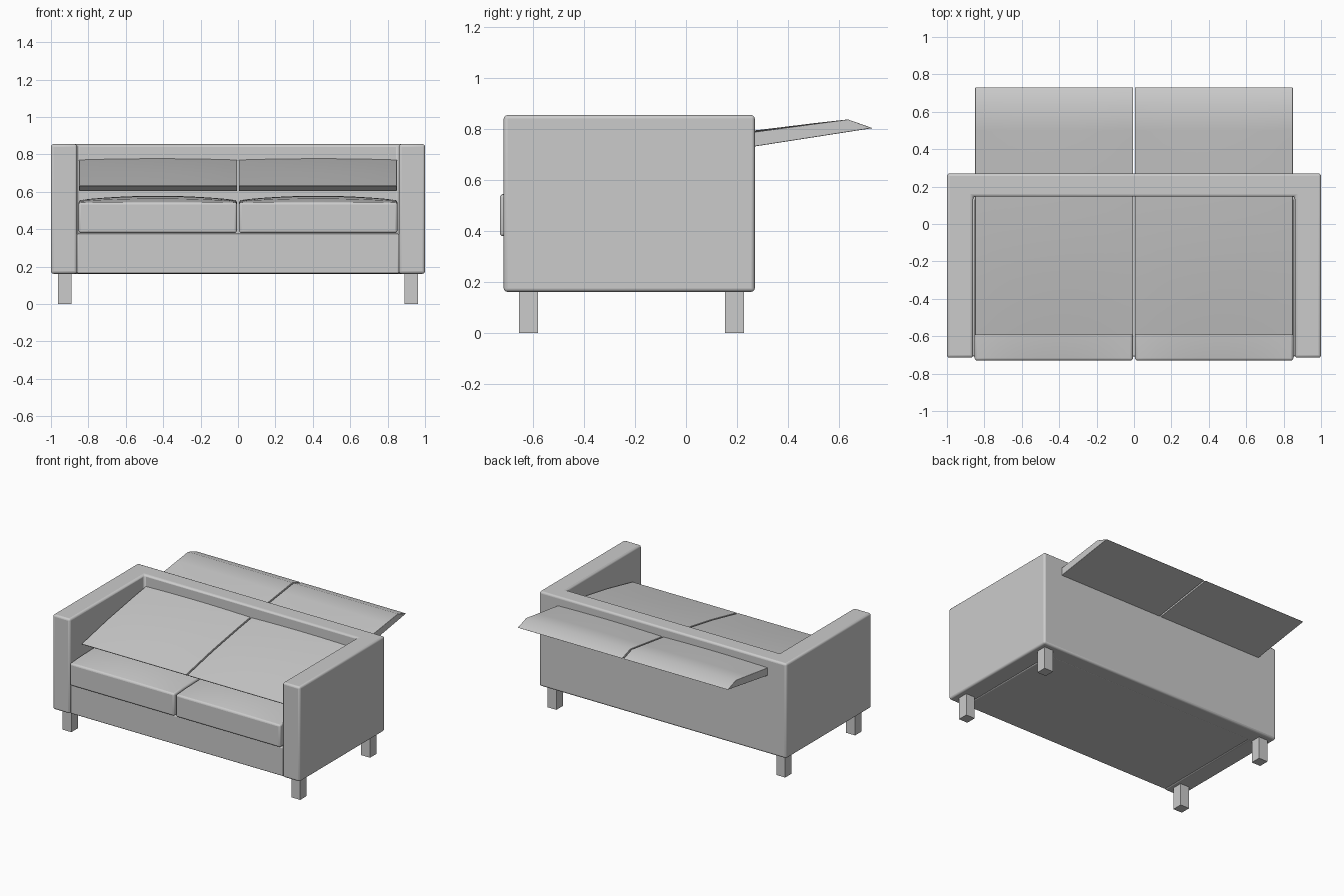
import bpy, bmesh, math

if "Cube" in bpy.data.objects:
    bpy.data.objects.remove(bpy.data.objects["Cube"])


def finish(name, bm, bevel=0.0, mirror=False, segments=3):
    bmesh.ops.recalc_face_normals(bm, faces=bm.faces)
    me = bpy.data.meshes.new(name)
    bm.to_mesh(me)
    bm.free()
    ob = bpy.data.objects.new(name, me)
    bpy.context.collection.objects.link(ob)
    if bevel:
        m = ob.modifiers.new("soft_edges", "BEVEL")
        m.width, m.segments = bevel, segments
        m.limit_method, m.angle_limit = "ANGLE", math.radians(40)
    if mirror:
        ob.modifiers.new("mirror", "MIRROR")
    bpy.ops.object.select_all(action="DESELECT")
    ob.select_set(True)
    bpy.context.view_layer.objects.active = ob
    bpy.ops.object.shade_smooth_by_angle(angle=math.radians(35))
    return ob


def prism(name, outline, z0, z1, **kw):
    """Extrude an xy outline from z0 to z1."""
    bm = bmesh.new()
    face = bm.faces.new([bm.verts.new((x, y, z0)) for x, y in outline])
    new = bmesh.ops.extrude_face_region(bm, geom=[face])["geom"]
    verts = [v for v in new if isinstance(v, bmesh.types.BMVert)]
    bmesh.ops.translate(bm, verts=verts, vec=(0, 0, z1 - z0))
    return finish(name, bm, **kw)


def rect(x0, x1, y0, y1):
    return [(x0, y0), (x1, y0), (x1, y1), (x0, y1)]


def cushion(name, profile, x0, x1, bevel, steps=14):
    """Loft a (y, z, bulge) side profile along x, puffed up in the middle."""
    bm = bmesh.new()
    rings = []
    for i in range(steps + 1):
        t = i / steps
        puff = math.sin(math.pi * t) ** 0.8 if 0 < t < 1 else 0
        rings.append([bm.verts.new((x0 + (x1 - x0) * t, y, z + b * puff))
                      for y, z, b in profile])
    n = len(profile)
    for a, b in zip(rings, rings[1:]):
        for j in range(n):
            k = (j + 1) % n
            bm.faces.new((a[j], a[k], b[k], b[j]))
    bm.faces.new(rings[0])
    bm.faces.new(rings[-1])
    return finish(name, bm, bevel=bevel, mirror=True)


# Arms and back as one U-shaped frame
frame = [(-1, -0.715), (-0.86, -0.715), (-0.86, 0.147), (0.86, 0.147),
         (0.86, -0.715), (1, -0.715), (1, 0.27), (-1, 0.27)]
prism("arms_and_back", frame, 0.162, 0.855, bevel=0.014)

# Base under the seat, with front rail
prism("seat_base", rect(-0.862, 0.862, -0.708, 0.16), 0.164, 0.376, bevel=0.008)

# Four square legs
for label, y in (("front_legs", -0.655), ("back_legs", 0.152)):
    prism(label, rect(0.89, 0.962, y, y + 0.075), 0, 0.17, mirror=True)

# Pair of seat cushions
seat = [(-0.73, 0.38, 0), (-0.73, 0.543, 0), (-0.62, 0.550, 0.014),
        (-0.45, 0.554, 0.022), (-0.2, 0.555, 0.024), (0.0, 0.552, 0.014),
        (0.142, 0.543, 0), (0.142, 0.38, 0)]
cushion("seat_cushions", seat, 0.006, 0.852, 0.012)

# Pair of tilted back cushions passing through the back
back = [(-0.596, 0.633, 0), (-0.3, 0.696, 0.006), (0.0, 0.748, 0.008),
        (0.27, 0.789, 0.006), (0.5, 0.820, 0.003), (0.635, 0.838, 0),
        (0.732, 0.804, 0), (-0.55, 0.605, 0)]
cushion("back_cushions", back, 0.005, 0.85, 0.003)
